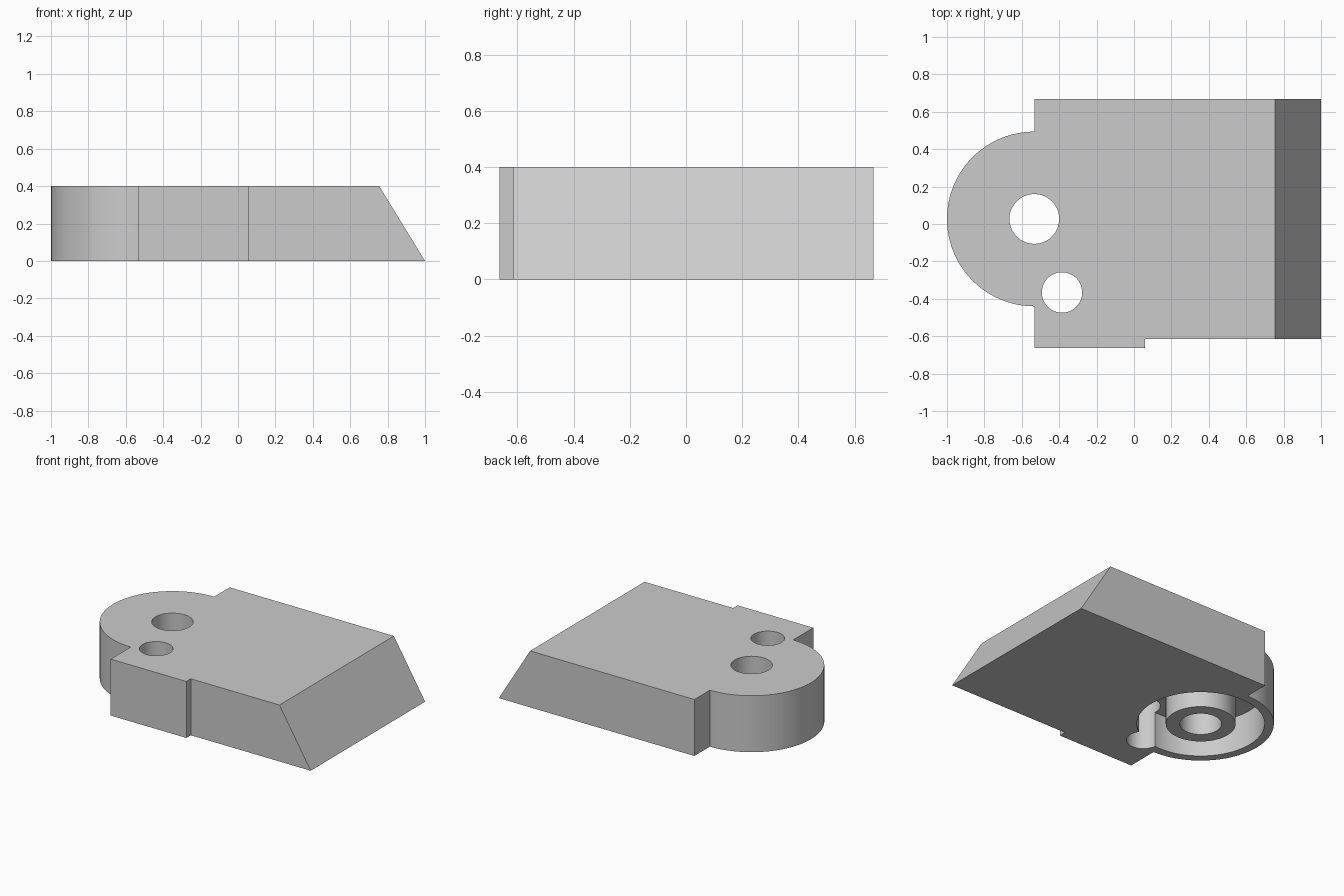
import bpy, bmesh, math

if "Cube" in bpy.data.objects:
    bpy.data.objects.remove(bpy.data.objects["Cube"], do_unlink=True)

HEIGHT = 0.4
POCKET_DEPTH = 0.25
EAR_X, EAR_Y, EAR_R = -0.533, 0.027, 0.467

grey = bpy.data.materials.new("plain grey")
grey.use_nodes = True
grey.diffuse_color = (0.6, 0.6, 0.6, 1)
grey.node_tree.nodes["Principled BSDF"].inputs["Base Color"].default_value = (0.6, 0.6, 0.6, 1)


def arc(cx, cy, r, start, end, steps):
    angles = [start + (end - start) * i / steps for i in range(steps + 1)]
    return [(cx + r * math.cos(a), cy + r * math.sin(a)) for a in angles]


def extrude_outline(name, points, z0, z1):
    bm = bmesh.new()
    face = bm.faces.new([bm.verts.new((x, y, z0)) for x, y in points])
    top = bmesh.ops.extrude_face_region(bm, geom=[face])["geom"]
    for v in top:
        if isinstance(v, bmesh.types.BMVert):
            v.co.z = z1
    bmesh.ops.recalc_face_normals(bm, faces=bm.faces)
    mesh = bpy.data.meshes.new(name)
    bm.to_mesh(mesh)
    bm.free()
    mesh.materials.append(grey)
    obj = bpy.data.objects.new(name, mesh)
    bpy.context.collection.objects.link(obj)
    return obj


def cylinder(name, x, y, r, z0, z1):
    return extrude_outline(name, arc(x, y, r, 0, math.tau, 72)[:-1], z0, z1)


def combine(target, tool, operation):
    bpy.ops.object.select_all(action='DESELECT')
    bpy.context.view_layer.objects.active = target
    target.select_set(True)
    mod = target.modifiers.new(operation.lower(), 'BOOLEAN')
    mod.operation = operation
    mod.solver = 'EXACT'
    mod.object = tool
    bpy.ops.object.modifier_apply(modifier=mod.name)
    bpy.data.objects.remove(tool, do_unlink=True)


# Body with rounded ear and stepped front edge
outline = [(EAR_X, -0.664), (0.06, -0.664), (0.06, -0.614), (1, -0.614),
           (1, 0.667), (EAR_X, 0.667)]
outline += arc(EAR_X, EAR_Y, EAR_R, math.pi / 2, 3 * math.pi / 2, 48)
body = extrude_outline("wedge_block", outline, 0, HEIGHT)

# Sloped end
for v in body.data.vertices:
    if v.co.x > 0.9 and v.co.z > 0.1:
        v.co.x = 0.755

# Ring pocket in the underside, leaving a central boss
pocket = cylinder("pocket_cutter", EAR_X, EAR_Y, 0.408, -0.1, POCKET_DEPTH)
combine(pocket, cylinder("boss_core", EAR_X, EAR_Y, 0.223, -0.2, HEIGHT), 'DIFFERENCE')
combine(body, pocket, 'DIFFERENCE')

# Pivot hole and side hole
for x, y, r in [(EAR_X, EAR_Y, 0.133), (-0.385, -0.366, 0.108)]:
    combine(body, cylinder("hole_cutter", x, y, r, -0.1, HEIGHT + 0.1), 'DIFFERENCE')

body.select_set(True)
bpy.context.view_layer.objects.active = body
bpy.ops.object.shade_smooth_by_angle(angle=math.radians(30))
